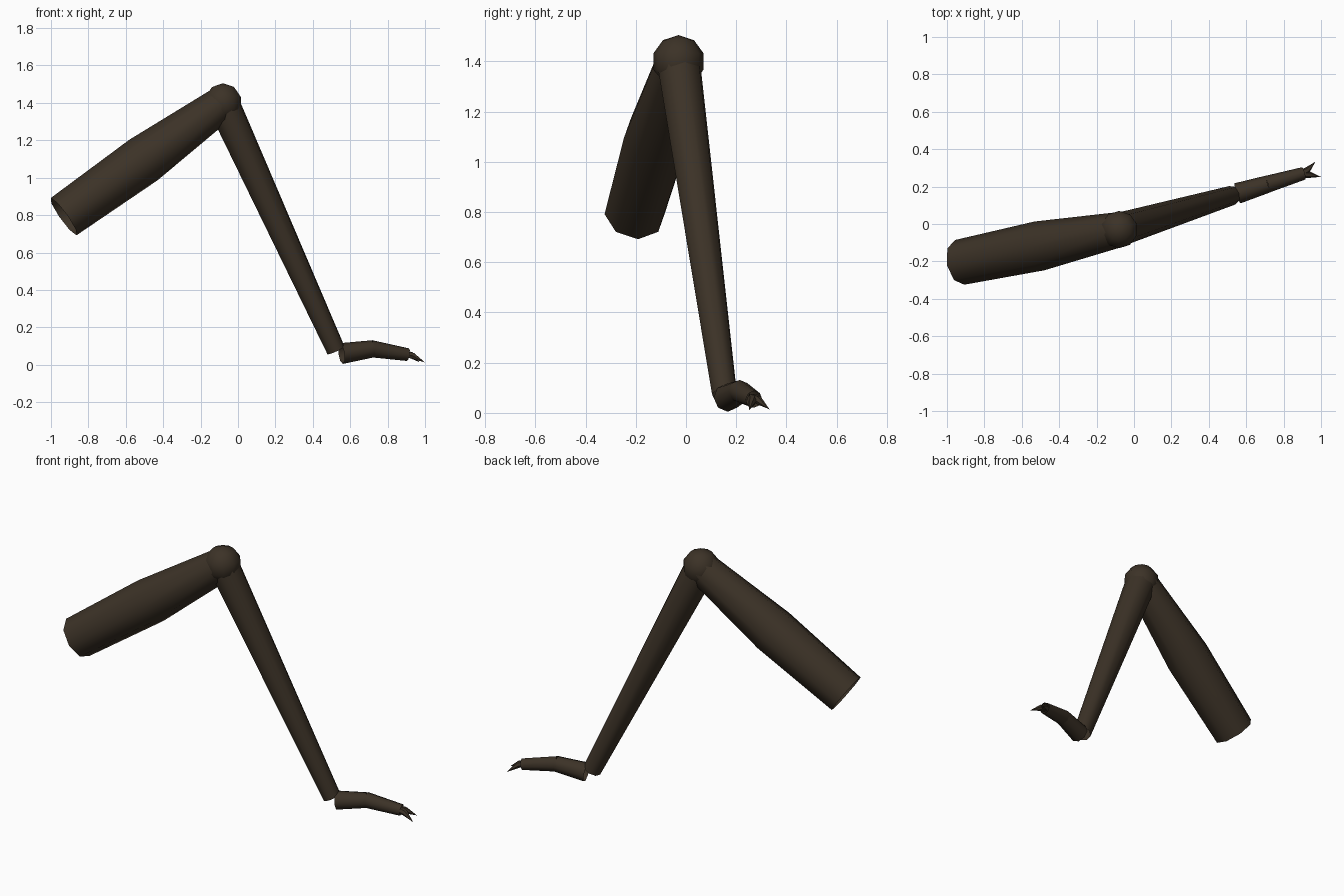
import bpy, bmesh, math
from mathutils import Vector

cube = bpy.data.objects.get("Cube")
if cube:
    bpy.data.objects.remove(cube, do_unlink=True)

shell = bpy.data.materials.new("dark_brown_shell")
shell.use_nodes = True
colour = (0.045, 0.032, 0.02, 1)
shell.diffuse_color = colour
shell.node_tree.nodes["Principled BSDF"].inputs["Base Color"].default_value = colour


def finish(bm, name):
    """Turn a bmesh into a smooth shaded object."""
    bmesh.ops.recalc_face_normals(bm, faces=bm.faces)
    mesh = bpy.data.meshes.new(name)
    bm.to_mesh(mesh)
    bm.free()
    mesh.materials.append(shell)
    obj = bpy.data.objects.new(name, mesh)
    bpy.context.collection.objects.link(obj)
    bpy.ops.object.select_all(action="DESELECT")
    obj.select_set(True)
    bpy.context.view_layer.objects.active = obj
    bpy.ops.object.shade_smooth_by_angle(angle=math.radians(50))
    return obj


def tube(name, points, radii, sides=8):
    """Open tube through the points, each ring square to the overall axis."""
    points = [Vector(p) for p in points]
    axis = (points[-1] - points[0]).normalized()
    across = axis.cross(Vector((0, 0, 1))).normalized()
    up = across.cross(axis)
    bm = bmesh.new()
    rings = []
    for p, r in zip(points, radii):
        ring = []
        for i in range(sides):
            a = math.tau * i / sides
            ring.append(bm.verts.new(p + r * (across * math.cos(a) + up * math.sin(a))))
        rings.append(ring)
    for low, high in zip(rings, rings[1:]):
        for i in range(sides):
            j = (i + 1) % sides
            bm.faces.new((low[i], low[j], high[j], high[i]))
    bmesh.ops.remove_doubles(bm, verts=bm.verts, dist=0.0005)
    return finish(bm, name)


# Thigh, open where it meets the body
knee_at = (-0.08, -0.03, 1.40)
tube("thigh", [(-0.932, -0.205, 0.792), (-0.505, -0.117, 1.095), knee_at],
     [0.122, 0.133, 0.094])

# Knee ball
bm = bmesh.new()
bmesh.ops.create_uvsphere(bm, u_segments=10, v_segments=5, radius=0.105)
bmesh.ops.translate(bm, verts=bm.verts, vec=knee_at)
finish(bm, "knee")

# Shin
tube("shin", [knee_at, (0.524, 0.153, 0.077)], [0.09, 0.052])

# Foot in two segments
foot_bend = (0.72, 0.215, 0.085)
tube("foot_rear", [(0.553, 0.164, 0.06), foot_bend], [0.056, 0.046])
tube("foot_front", [(0.71, 0.212, 0.086), (0.908, 0.271, 0.054)], [0.046, 0.034])

# Pair of pointed claws
for side, tip, elbow in (("left", (0.97, 0.333, 0.014), (0.925, 0.286, 0.052)),
                         ("right", (1.0, 0.252, 0.012), (0.935, 0.264, 0.048))):
    tube("claw_" + side, [(0.885, 0.265, 0.058), elbow, tip],
         [0.022, 0.018, 0.0001], sides=6)
